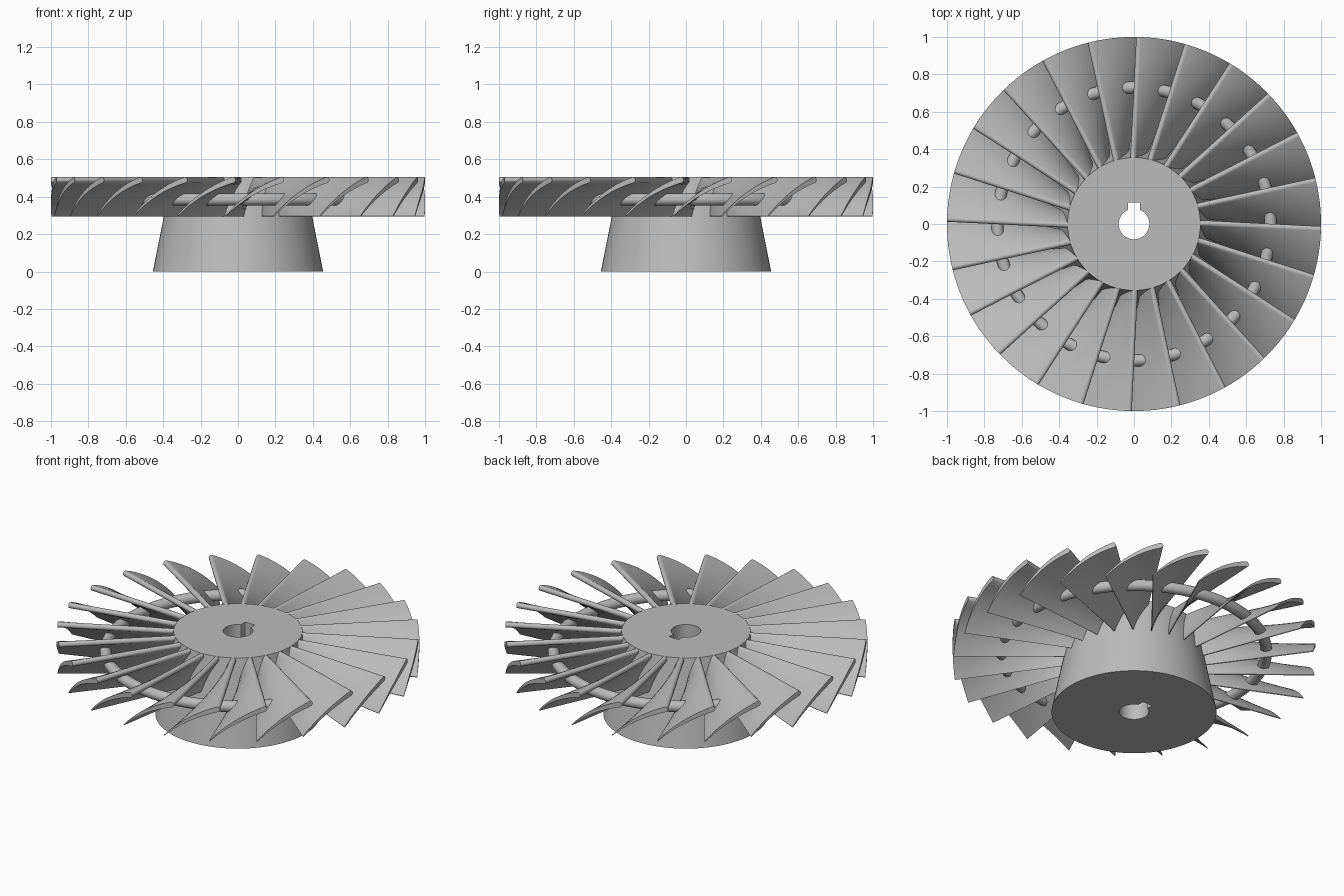
import bpy, bmesh, math
from mathutils import Matrix

cube = bpy.data.objects.get("Cube")
if cube:
    bpy.data.objects.remove(cube)

grey = bpy.data.materials.new("light grey metal")
grey.use_nodes = True
colour = (0.5, 0.5, 0.5, 1)
grey.diffuse_color = colour
grey.node_tree.nodes["Principled BSDF"].inputs["Base Color"].default_value = colour

BLADES = 24
HUB_TOP = 0.505
BLADE_LOW = 0.295


def finish(obj, name, angle=35):
    obj.name = name
    obj.data.materials.clear()
    obj.data.materials.append(grey)
    bpy.ops.object.select_all(action='DESELECT')
    obj.select_set(True)
    bpy.context.view_layer.objects.active = obj
    bpy.ops.object.shade_smooth_by_angle(angle=math.radians(angle))


# Tapered hub with a keyed bore
bpy.ops.mesh.primitive_cone_add(vertices=96, radius1=0.455, radius2=0.355,
                                depth=HUB_TOP, location=(0, 0, HUB_TOP / 2))
hub = bpy.context.object
bpy.ops.mesh.primitive_cylinder_add(vertices=48, radius=0.082, depth=2)
bore = bpy.context.object
bpy.ops.mesh.primitive_cube_add(size=1, location=(0, 0.058, 0))
keyway = bpy.context.object
keyway.scale = (0.065, 0.116, 2)
for cutter in (bore, keyway):
    cutter.hide_render = True
    cut = hub.modifiers.new("cut", 'BOOLEAN')
    cut.object = cutter
    cut.solver = 'EXACT'
    bpy.context.view_layer.objects.active = hub
    bpy.ops.object.modifier_apply(modifier=cut.name)
    bpy.data.objects.remove(cutter)
finish(hub, "hub")

# Bracing ring that passes through the blades
bpy.ops.mesh.primitive_torus_add(major_radius=0.73, minor_radius=0.032,
                                 major_segments=96, minor_segments=16,
                                 location=(0, 0, 0.385))
finish(bpy.context.object, "bracing_ring", 60)


# Blade section: round upper edge, arched back, thin lower edge
def section(r):
    reach = 0.08 + 0.375 * (r - 0.36)
    head = 0.016
    x0, z0 = 0.038 - 0.05 * r - head, HUB_TOP - head
    x1, z1 = x0 - reach + head, BLADE_LOW
    dx, dz = x1 - x0, z1 - z0
    length = math.hypot(dx, dz)
    nx, nz = dz / length, -dx / length     # points up and back
    steps = 8

    def side(sign):
        pts = []
        for i in range(steps + 1):
            t = i / steps
            off = 0.08 * length * 4 * t * (1 - t) * 0.8 + sign * head * (1 - 0.85 * t)
            pts.append((x0 + dx * t + nx * off, z0 + dz * t + nz * off))
        return pts

    cap = []
    for i in range(1, 6):
        a = math.pi * i / 6
        c, s = head * math.cos(a), head * math.sin(a)
        cap.append((x0 - nx * c - dx / length * s, z0 - nz * c - dz / length * s))
    return side(1) + side(-1)[::-1] + cap


bm = bmesh.new()
rings = []
RADIAL = 10
for j in range(RADIAL + 1):
    r = 0.34 + (1 - 0.34) * j / RADIAL
    rings.append([bm.verts.new((r * math.cos(s / r), r * math.sin(s / r), z))
                  for s, z in section(r)])
n = len(rings[0])
for a, b in zip(rings, rings[1:]):
    for i in range(n):
        k = (i + 1) % n
        bm.faces.new((a[i], a[k], b[k], b[i]))
bm.faces.new(rings[0])
bm.faces.new(rings[-1])
bmesh.ops.recalc_face_normals(bm, faces=bm.faces)
blade_mesh = bpy.data.meshes.new("blade")
bm.to_mesh(blade_mesh)
bm.free()

# Repeat the blade around the hub
for k in range(BLADES):
    blade = bpy.data.objects.new("blade", blade_mesh.copy())
    bpy.context.collection.objects.link(blade)
    blade.data.transform(Matrix.Rotation(math.tau * k / BLADES, 4, 'Z'))
    finish(blade, f"blade_{k + 1}", 40)
